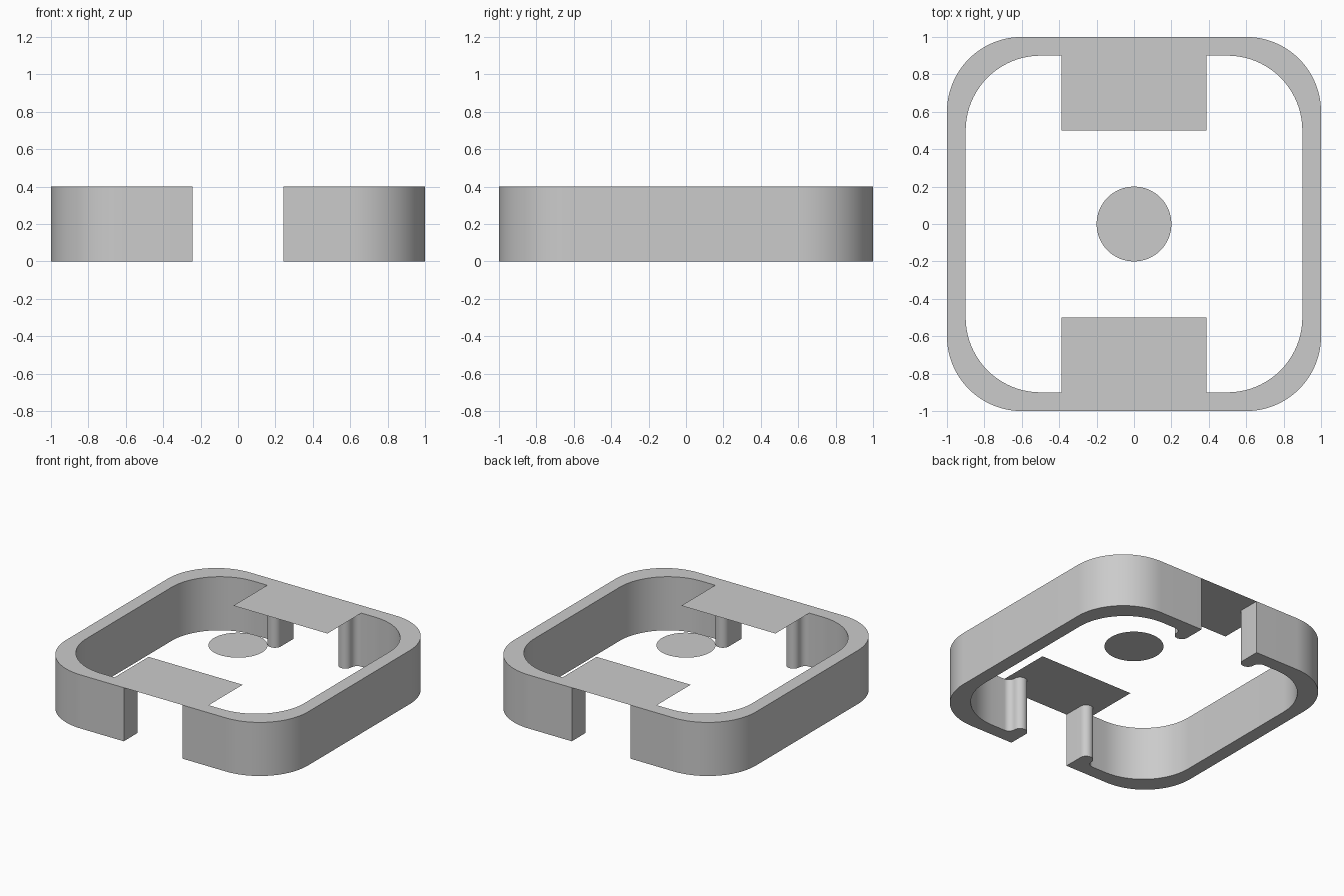
import bpy, bmesh
from math import cos, sin, radians

cube = bpy.data.objects.get("Cube")
if cube:
    bpy.data.objects.remove(cube, do_unlink=True)

HEIGHT = 0.4
GAP = 0.243          # half width of the openings
R = 0.0485           # radius of the rounded lip beside each opening
INNER = 0.9          # inside face of the wall
TAB = GAP + 3 * R    # half width of the tabs

grey = bpy.data.materials.new("light grey")
grey.use_nodes = True
grey.diffuse_color = (0.6, 0.6, 0.6, 1)
grey.node_tree.nodes["Principled BSDF"].inputs["Base Color"].default_value = (0.6, 0.6, 0.6, 1)


def arc(cx, cy, r, start, end, steps):
    angles = [radians(start + (end - start) * i / steps) for i in range(steps + 1)]
    return [(cx + r * cos(a), cy + r * sin(a)) for a in angles]


def build(name, outline, z, depth=0):
    """Flat outline at height z, optionally extruded upward into a solid."""
    bm = bmesh.new()
    face = bm.faces.new([bm.verts.new((x, y, z)) for x, y in outline])
    if depth:
        top = bmesh.ops.extrude_face_region(bm, geom=[face], use_keep_orig=True)["geom"]
        bmesh.ops.translate(bm, vec=(0, 0, depth),
                            verts=[v for v in top if isinstance(v, bmesh.types.BMVert)])
        bmesh.ops.recalc_face_normals(bm, faces=bm.faces)
    else:
        face.normal_update()
        if face.normal.z < 0:
            face.normal_flip()
    mesh = bpy.data.meshes.new(name)
    bm.to_mesh(mesh)
    bm.free()
    mesh.materials.append(grey)
    obj = bpy.data.objects.new(name, mesh)
    bpy.context.collection.objects.link(obj)
    if depth:
        bpy.ops.object.select_all(action="DESELECT")
        obj.select_set(True)
        bpy.context.view_layer.objects.active = obj
        bpy.ops.object.shade_smooth_by_angle(angle=radians(30))
    return obj


def flip(points, sx, sy):
    return [(x * sx, y * sy) for x, y in points]


# Rounded lip at the back left opening, from the opening out to the wall
lip = arc(GAP + R, INNER - R, R, 180, 360, 20)
lip += arc(TAB, INNER - R, R, 180, 90, 10)[1:]

# Side walls: rounded rail with a lip at both ends
outer = [(GAP, -1)] + arc(0.6, -0.6, 0.4, -90, 0, 24) + arc(0.6, 0.6, 0.4, 0, 90, 24) + [(GAP, 1)]
inner = arc(0.5, 0.5, 0.4, 90, 0, 24) + arc(0.5, -0.5, 0.4, 0, -90, 24)
wall = outer + lip + inner + flip(lip, 1, -1)[::-1]
build("left_wall", wall, 0, HEIGHT)
build("right_wall", flip(wall, -1, 1), 0, HEIGHT)

# Thin tabs bridging the openings, fitted around the lips
half = [(GAP, 1)] + lip + [(TAB, 0.5)]
tab = half + flip(half, -1, 1)[::-1]
build("back_tab", tab, HEIGHT)
build("front_tab", flip(tab, 1, -1), HEIGHT)

# Thin disc in the middle
build("centre_disc", arc(0, 0, 0.2, 0, 360, 64)[:-1], HEIGHT)
